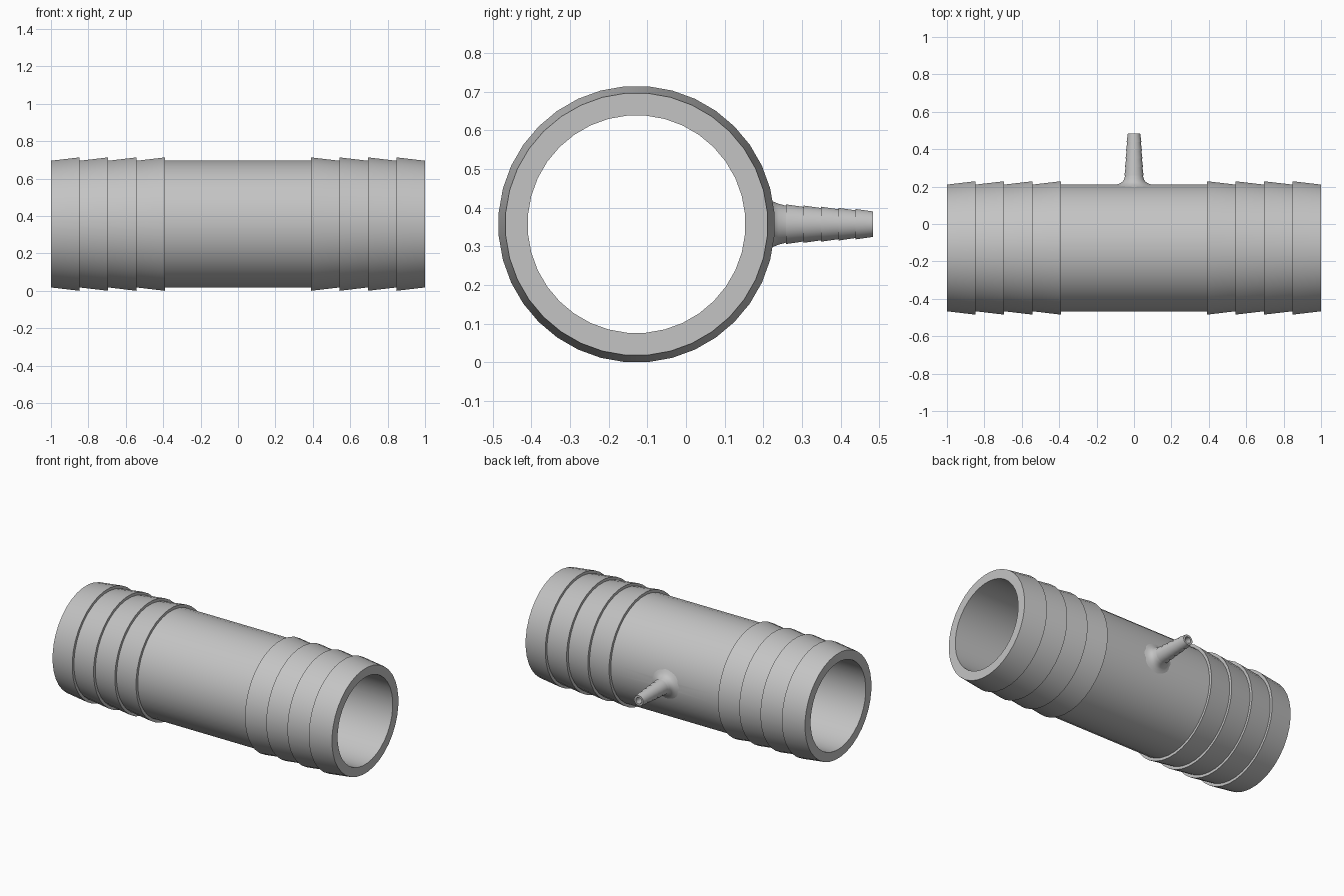
import bpy, bmesh
from math import pi, sqrt
from mathutils import Matrix, Vector

if "Cube" in bpy.data.objects:
    bpy.data.objects.remove(bpy.data.objects["Cube"], do_unlink=True)

AXIS_Y, AXIS_Z = -0.128, 0.357
R_BODY, R_BARB, R_BORE = 0.34, 0.358, 0.282
R_PORT = 0.02

grey = bpy.data.materials.new("plastic_grey")
grey.use_nodes = True
grey.diffuse_color = (0.55, 0.55, 0.55, 1)
grey.node_tree.nodes["Principled BSDF"].inputs["Base Color"].default_value = grey.diffuse_color


def lathe(name, profile, axis, sides, origin):
    """Spin a closed (along, radius) profile about a horizontal axis."""
    bm = bmesh.new()
    side = Vector((0, 0, 1))
    along = Vector((1, 0, 0)) if axis == "X" else Vector((0, 1, 0))
    verts = [bm.verts.new(along * a + side * r) for a, r in profile]
    bmesh.ops.rotate(bm, verts=verts, cent=(0, 0, 0), matrix=Matrix.Rotation(pi / sides, 3, axis))
    edges = [bm.edges.new((v, verts[(i + 1) % len(verts)])) for i, v in enumerate(verts)]
    bmesh.ops.spin(bm, geom=verts + edges, cent=(0, 0, 0), axis=along,
                   angle=2 * pi, steps=sides, use_merge=True)
    bmesh.ops.remove_doubles(bm, verts=bm.verts, dist=1e-5)
    bmesh.ops.recalc_face_normals(bm, faces=bm.faces)
    mesh = bpy.data.meshes.new(name)
    bm.to_mesh(mesh)
    bm.free()
    mesh.materials.append(grey)
    obj = bpy.data.objects.new(name, mesh)
    obj.location = origin
    bpy.context.collection.objects.link(obj)
    return obj


def activate(obj):
    bpy.ops.object.select_all(action="DESELECT")
    obj.select_set(True)
    bpy.context.view_layer.objects.active = obj


# Main pipe: plain middle, four barbs tapering towards each end
barb_steps = [0.39, 0.542, 0.694, 0.847, 1.0]
half = []
for inner, outer in zip(barb_steps, barb_steps[1:]):
    half += [(inner, R_BODY), (inner, R_BARB), (outer, R_BODY)]
half = [p for i, p in enumerate(half) if i == 0 or p != half[i - 1]]
outside = [(-x, r) for x, r in reversed(half)] + half
pipe = lathe("barbed_pipe", outside + [(1, R_BORE), (-1, R_BORE)], "X", 36, (0, AXIS_Y, AXIS_Z))

# Port hole through the pipe wall
cutter = lathe("port_cutter", [(0.2, 0), (0.2, R_PORT), (0.4, R_PORT), (0.4, 0)],
               "Y", 24, (0, AXIS_Y, AXIS_Z))
cutter.hide_render = True
cut = pipe.modifiers.new("port", "BOOLEAN")
cut.operation, cut.solver, cut.object = "DIFFERENCE", "EXACT", cutter
activate(pipe)
bpy.ops.object.modifier_apply(modifier=cut.name)
bpy.data.objects.remove(cutter, do_unlink=True)

# Side nipple: flared root, then small barbs tapering to the tip
flare = [(-0.02, 0.1), (-0.002, 0.1), (0.002, 0.084), (0.008, 0.07), (0.016, 0.06),
         (0.028, 0.053)]
profile = [(R_BODY + h, r) for h, r in flare]
length = 0.484 - AXIS_Y
for i in range(5):
    start = length - (5 - i) * 0.045
    crest = 0.0515 - i * 0.003
    profile += [(start, crest - 0.0035), (start, crest), (start + 0.045, crest - 0.0065)]
profile = [p for i, p in enumerate(profile)
           if i == 0 or (Vector(p) - Vector(profile[i - 1])).length > 1e-4]
profile += [(length, R_PORT), (R_BODY - 0.02, R_PORT)]
nipple = lathe("side_nipple", profile, "Y", 32, (0, AXIS_Y, AXIS_Z))

# Wrap the flared root onto the round pipe
for v in nipple.data.vertices:
    if v.co.y < R_BODY + 0.02:
        v.co.y += sqrt(R_BODY ** 2 - v.co.z ** 2) - R_BODY

for obj in (pipe, nipple):
    activate(obj)
    bpy.ops.object.shade_smooth_by_angle(angle=pi / 6)
